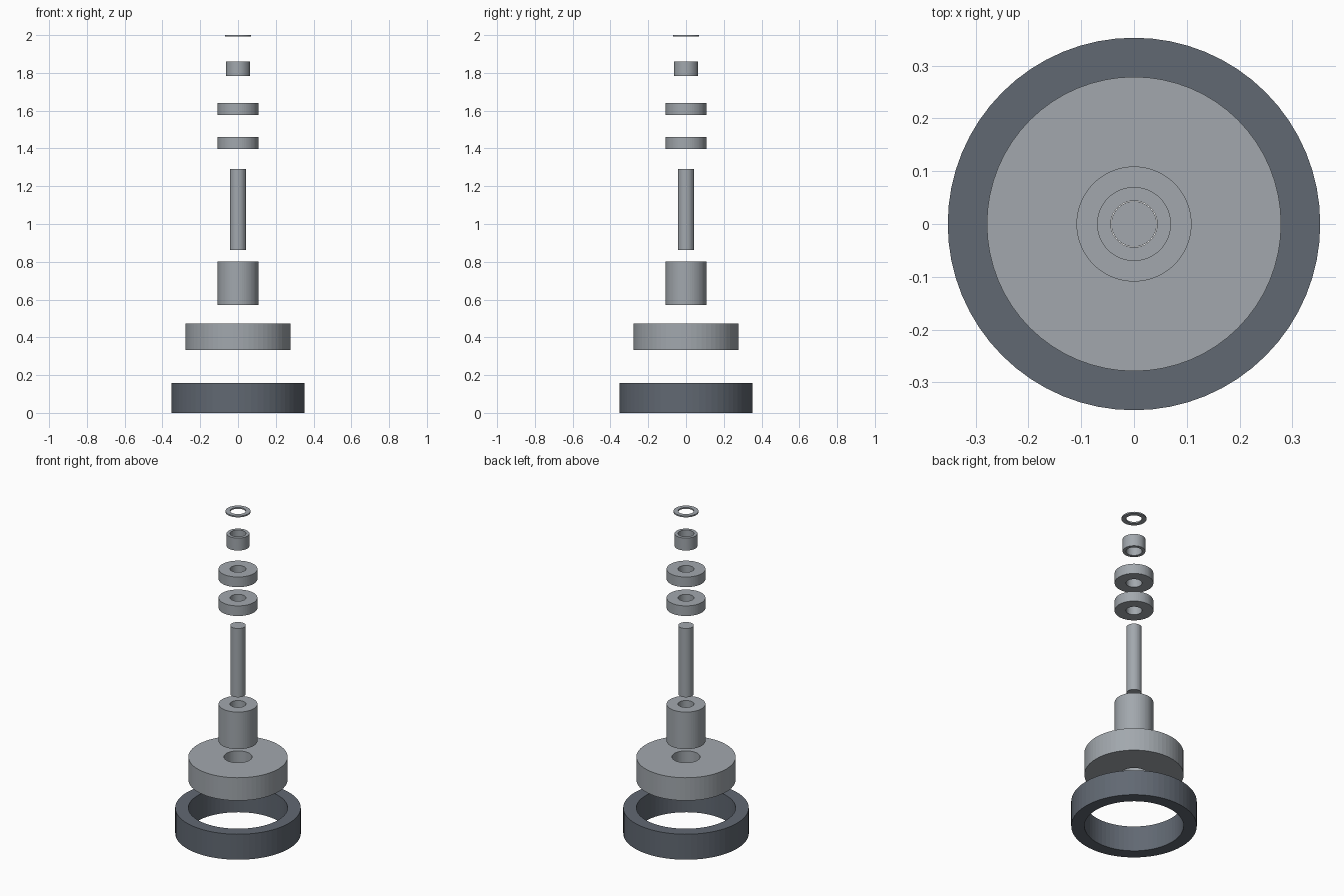
import bpy
import bmesh
from math import cos, sin, tau

cube = bpy.data.objects.get("Cube")
if cube:
    bpy.data.objects.remove(cube, do_unlink=True)


def make_material(name, rgb):
    mat = bpy.data.materials.new(name)
    mat.use_nodes = True
    colour = (*rgb, 1.0)
    mat.diffuse_color = colour
    mat.node_tree.nodes["Principled BSDF"].inputs["Base Color"].default_value = colour
    return mat


steel = make_material("steel grey", (0.36, 0.39, 0.42))
rubber = make_material("dark slate", (0.12, 0.14, 0.17))
SEGMENTS = 64


def turned_part(name, outer, bore, bottom, top, mat):
    """Flat-faced cylinder standing on the z axis, with an optional through bore."""
    bm = bmesh.new()

    def ring(radius, z):
        return [bm.verts.new((radius * cos(tau * i / SEGMENTS),
                              radius * sin(tau * i / SEGMENTS), z))
                for i in range(SEGMENTS)]

    def bridge(a, b):
        for i in range(SEGMENTS):
            j = (i + 1) % SEGMENTS
            bm.faces.new((a[i], a[j], b[j], b[i]))

    low, high = ring(outer, bottom), ring(outer, top)
    bridge(low, high)
    if bore:
        bore_high, bore_low = ring(bore, top), ring(bore, bottom)
        bridge(high, bore_high)
        bridge(bore_high, bore_low)
        bridge(bore_low, low)
    else:
        bm.faces.new(high)
        bm.faces.new(low[::-1])
    mesh = bpy.data.meshes.new(name)
    bm.to_mesh(mesh)
    bm.free()
    mesh.materials.append(mat)
    obj = bpy.data.objects.new(name, mesh)
    bpy.context.collection.objects.link(obj)
    return obj


# Wheel parts, from the bottom of the stack
turned_part("tyre", 0.353, 0.279, 0.0, 0.158, rubber)
turned_part("wheel_disc", 0.279, 0.079, 0.332, 0.474, steel)
turned_part("hub_sleeve", 0.109, 0.045, 0.572, 0.802, steel)

# Axle shaft
turned_part("shaft", 0.043, 0, 0.863, 1.29, steel)

# Pair of matching bearings
for label, z in (("lower", 1.398), ("upper", 1.577)):
    turned_part(label + "_bearing", 0.109, 0.045, z, z + 0.063, steel)

# Spacer and washer at the top
turned_part("spacer", 0.064, 0.045, 1.783, 1.86, steel)
turned_part("washer", 0.07, 0.044, 1.992, 2.0, steel)
